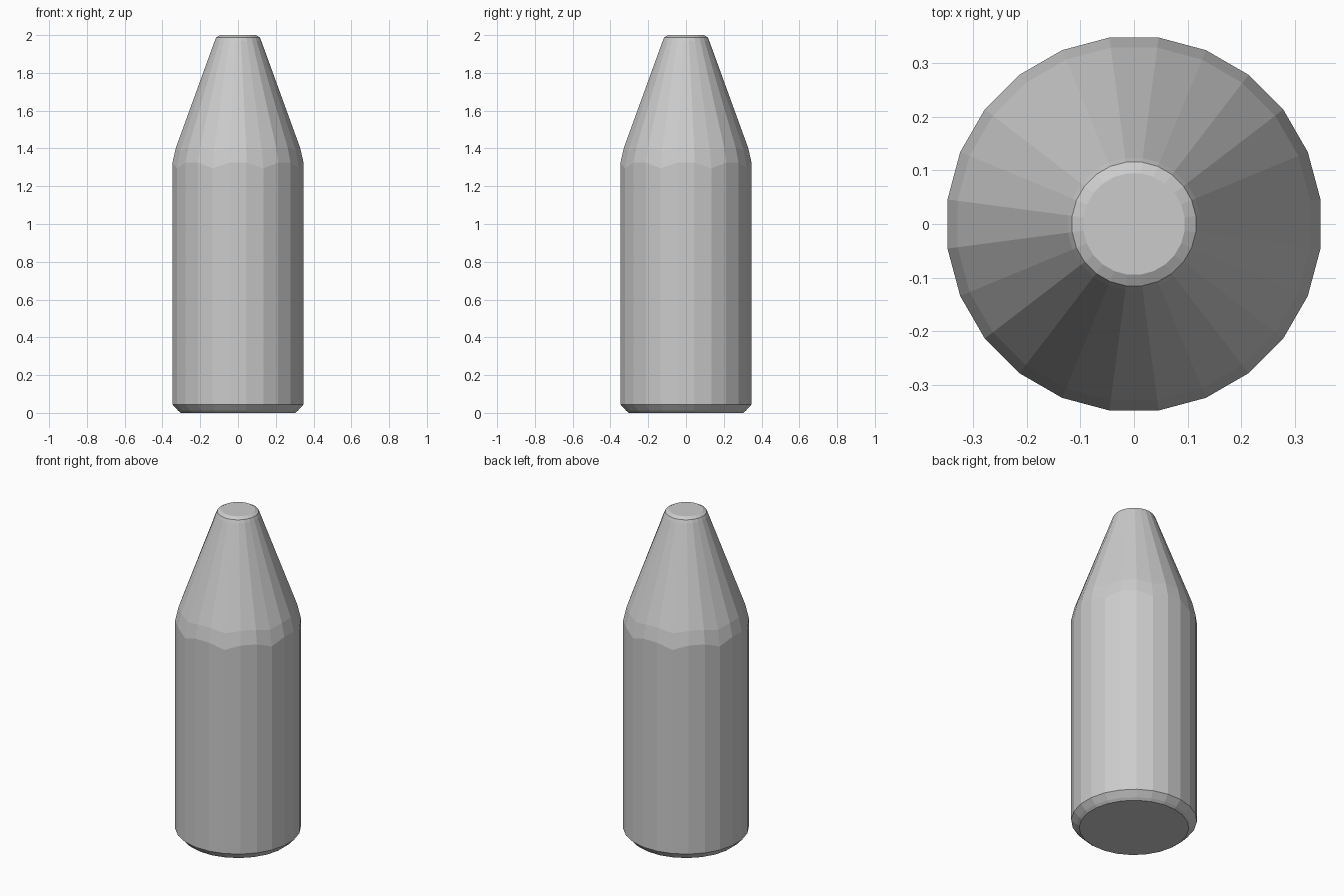
import bpy, bmesh, math

cube = bpy.data.objects.get("Cube")
if cube:
    bpy.data.objects.remove(cube, do_unlink=True)

# Single plain grey surface
grey = bpy.data.materials.new("plain_grey")
grey.use_nodes = True
colour = (0.6, 0.6, 0.6, 1)
grey.diffuse_color = colour
grey.node_tree.nodes["Principled BSDF"].inputs["Base Color"].default_value = colour

SIDES = 24
# Profile of the body: radius, height, scallop depth
PROFILE = [
    (0.305, 0.0, 0), (0.32, 0.012, 0), (0.35, 0.045, 0),
    (0.35, 1.315, 0.02), (0.331, 1.40, 0.012),
    (0.124, 1.97, 0), (0.116, 1.988, 0), (0.095, 2.0, 0),
]


def faceted_lathe(name, profile, material):
    bm = bmesh.new()
    rings = []
    for radius, height, scallop in profile:
        ring = []
        for i in range(SIDES):
            a = math.tau * (i + 0.5) / SIDES
            z = height + scallop * math.cos(8 * a)
            ring.append(bm.verts.new((radius * math.cos(a), radius * math.sin(a), z)))
        rings.append(ring)
    # Walls between neighbouring rings
    for low, high in zip(rings, rings[1:]):
        for i in range(SIDES):
            j = (i + 1) % SIDES
            bm.faces.new((low[i], low[j], high[j], high[i]))
    # Flat base and tip
    bm.faces.new(rings[0][::-1])
    bm.faces.new(rings[-1])
    bmesh.ops.recalc_face_normals(bm, faces=bm.faces)
    mesh = bpy.data.meshes.new(name)
    bm.to_mesh(mesh)
    bm.free()
    mesh.materials.append(material)
    obj = bpy.data.objects.new(name, mesh)
    bpy.context.collection.objects.link(obj)
    return obj


# Straight cylinder with softened base, tapering to a blunt tip
faceted_lathe("tapered_body", PROFILE, grey)
